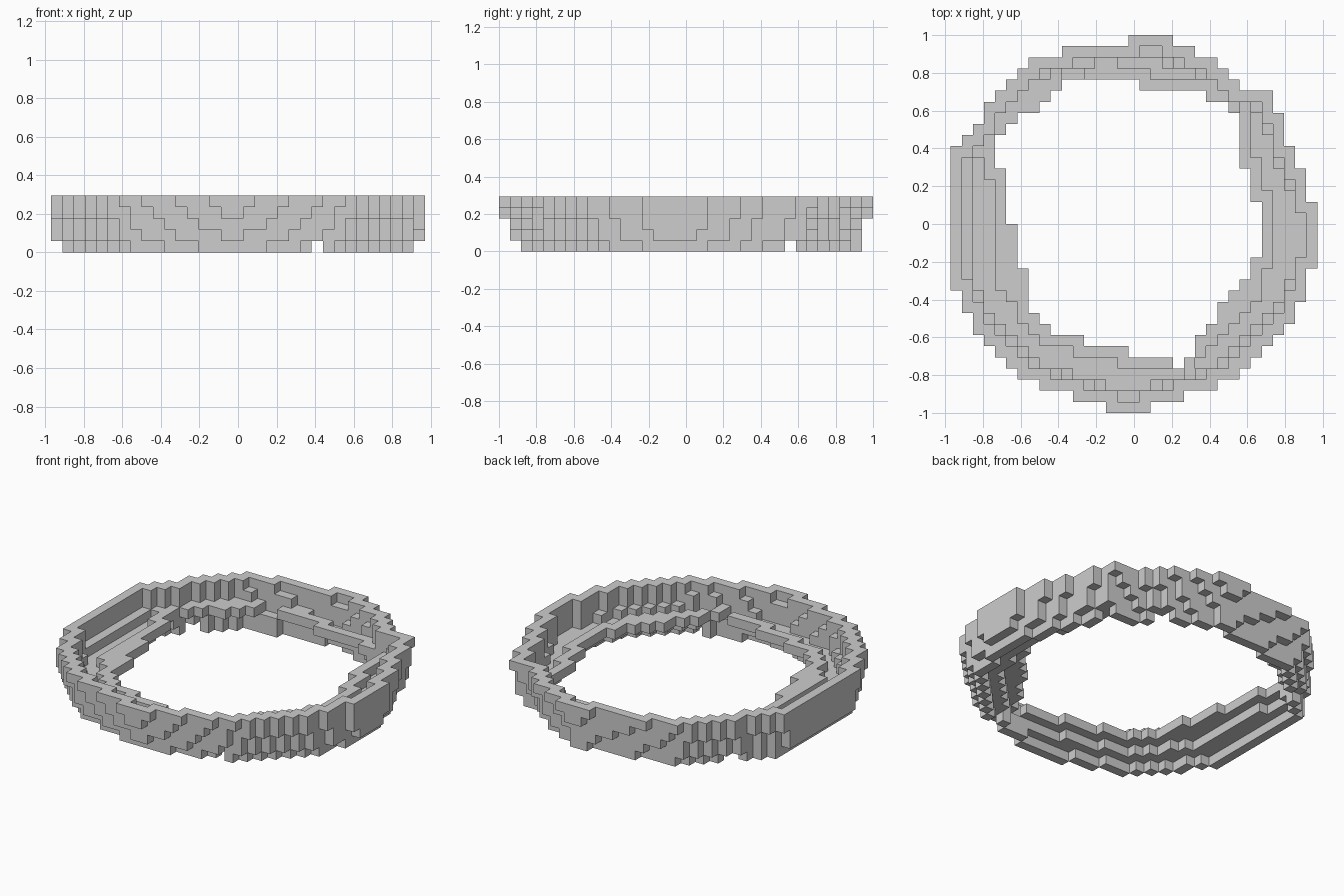
import bpy, bmesh

if "Cube" in bpy.data.objects:
    bpy.data.objects.remove(bpy.data.objects["Cube"])

V = 2 / 34                      # block size
COLS, ROWS, LAYERS = 33, 34, 5

# Outer outline: first and end column of each row, back to front
OUT_L = [16, 10, 7, 6, 5, 4, 3, 3, 2, 1] + [0] * 13 + [1, 1, 2, 2, 3, 4, 5, 6, 8, 11, 14]
OUT_R = [20, 22, 24, 25, 26, 29, 29, 30, 30, 30, 31, 31, 32, 32, 32] + [33] * 6 + \
        [32, 32, 32, 31, 31, 30, 29, 28, 27, 26, 24, 21, 18]
# Opening: same, starting at row 4
IN_L = [10, 9, 8, 6, 5, 4, 4, 4] + [5] * 5 + [6] * 4 + [7] * 4 + [8, 9, 12, 16, 20]
IN_R = [17, 23, 25] + [26] * 5 + [27] * 3 + [28] * 5 + [27, 27, 26, 25, 24, 24, 23, 22, 22, 21]

outline = {(c, r) for r in range(ROWS) for c in range(OUT_L[r], OUT_R[r])}
hole = {(c, r + 4) for r in range(len(IN_L)) for c in range(IN_L[r], IN_R[r])}

# The wall tapers inward toward the bottom: x, front y and back y scale per layer
TAPER = [(.95, .905, .915), (.972, .93, .93), (.98, .955, .955), (.99, .975, .975), (1, 1, 1)]


def span(row):
    """Left and right edge of the outline at a fractional row."""
    t = min(max(row - .5, 0), ROWS - 1)
    i = min(int(t), ROWS - 2)
    f = t - i
    past = 3 * abs(row - .5 - t)        # rounds off the front and back ends
    return (OUT_L[i] * (1 - f) + OUT_L[i + 1] * f + past,
            OUT_R[i] * (1 - f) + OUT_R[i + 1] * f - past)


def layer_mask(k):
    sx, front, back = TAPER[k]
    mask = set()
    for c, r in outline:
        x, y = c + .5 - COLS / 2, r + .5 - ROWS / 2
        y /= front if y > 0 else back
        left, right = span(y + ROWS / 2)
        if abs(y) <= ROWS / 2 and left <= x / sx + COLS / 2 <= right:
            mask.add((c, r))
    return mask


BOX = [(a, b) for a in (-1, 0, 1) for b in (-1, 0, 1)]
CROSS = [(1, 0), (-1, 0), (0, 1), (0, -1)]


def erode(mask, steps):
    return {(c, r) for c, r in mask if all((c + a, r + b) in mask for a, b in steps)}


blocks = set()
masks = [layer_mask(k) for k in range(LAYERS)]

# Upright outer wall, one block thick
for k in range(1, LAYERS):
    blocks |= {(c, r, k) for c, r in masks[k] - erode(masks[k], BOX) - hole}

# Sloping brim: lowest beside the wall, stepping up to a continuous inner ledge
inner1 = erode(masks[0], CROSS)
inner2 = erode(inner1, CROSS)
inner3 = erode(inner2, CROSS)
for c, r in masks[0] - hole:
    by_hole = any((c + a, r + b) in hole for a, b in BOX)
    if (c, r) in inner3 or ((c, r) in inner1 and by_hole):
        k = 2
    elif (c, r) in inner1:
        k = 1
    else:
        k = 1 if c == 23 or r == 7 else 0   # breaks in the lowest course
        blocks.add((c, r, 1))
        if c == 1 and 11 <= r <= 20:        # step along the left wall
            blocks.add((c, r, 2))
    blocks.add((c, r, k))

# Skin of exposed block faces
SIDES = {
    (1, 0, 0): [(1, 0, 0), (1, 1, 0), (1, 1, 1), (1, 0, 1)],
    (-1, 0, 0): [(0, 0, 0), (0, 0, 1), (0, 1, 1), (0, 1, 0)],
    (0, 1, 0): [(0, 1, 0), (0, 1, 1), (1, 1, 1), (1, 1, 0)],
    (0, -1, 0): [(0, 0, 0), (1, 0, 0), (1, 0, 1), (0, 0, 1)],
    (0, 0, 1): [(0, 0, 1), (1, 0, 1), (1, 1, 1), (0, 1, 1)],
    (0, 0, -1): [(0, 0, 0), (0, 1, 0), (1, 1, 0), (1, 0, 0)],
}
solid = {(c, ROWS - 1 - r, k) for c, r, k in blocks}
bm = bmesh.new()
corners = {}


def corner(p):
    if p not in corners:
        corners[p] = bm.verts.new(((p[0] - COLS / 2) * V, (p[1] - ROWS / 2) * V, p[2] * V))
    return corners[p]


for b in sorted(solid):
    for n, quad in SIDES.items():
        if tuple(i + j for i, j in zip(b, n)) not in solid:
            bm.faces.new([corner(tuple(i + j for i, j in zip(b, q))) for q in quad])

mesh = bpy.data.meshes.new("block_ring")
bm.to_mesh(mesh)
bm.free()
grey = bpy.data.materials.new("stone_grey")
grey.diffuse_color = (.61, .61, .61, 1)
grey.use_nodes = True
grey.node_tree.nodes["Principled BSDF"].inputs["Base Color"].default_value = grey.diffuse_color
mesh.materials.append(grey)
ring = bpy.data.objects.new("block_ring", mesh)
bpy.context.collection.objects.link(ring)
